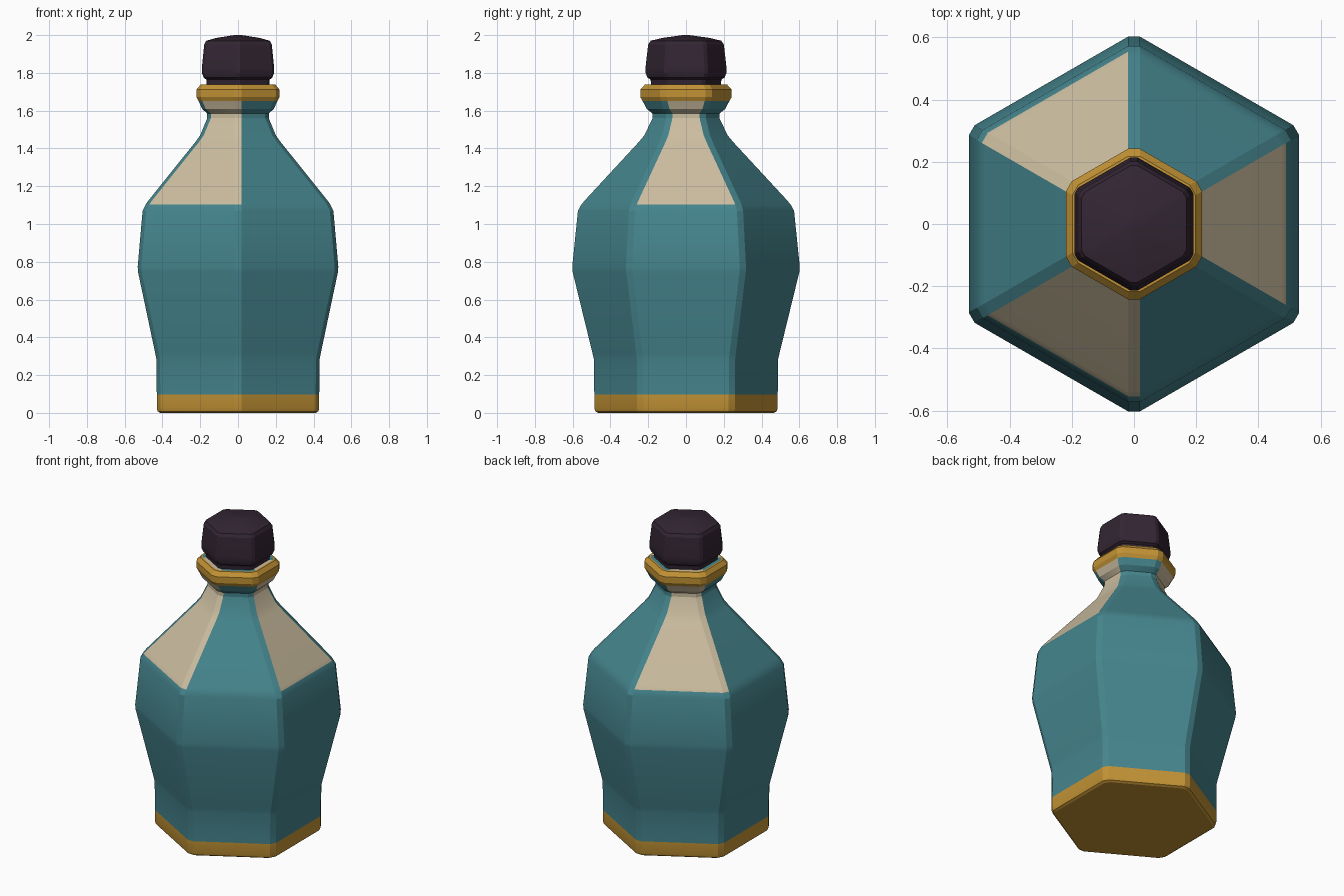
import bpy, bmesh, math
from mathutils import Vector

if "Cube" in bpy.data.objects:
    bpy.data.objects.remove(bpy.data.objects["Cube"])


def material(name, rgb):
    m = bpy.data.materials.new(name)
    m.diffuse_color = (*rgb, 1.0)
    m.use_nodes = True
    m.node_tree.nodes["Principled BSDF"].inputs["Base Color"].default_value = m.diffuse_color
    return m


TEAL = material("teal glaze", (0.06, 0.235, 0.27))
CREAM = material("cream panel", (0.60, 0.51, 0.35))
GOLD = material("gold trim", (0.54, 0.29, 0.035))
DARK = material("dark stopper", (0.033, 0.019, 0.033))


def hex_ring(bm, a, z, w):
    """Hexagon of apothem a, points towards +-y, corners cut to half width w."""
    ring = []
    for k in range(6):
        t = math.radians(30 + 60 * k)
        out = Vector((math.cos(t), math.sin(t), 0))
        side = Vector((-out.y, out.x, 0))
        r = a / math.cos(math.pi / 6) - w * math.tan(math.pi / 6)
        for s in (-w, w):
            ring.append(bm.verts.new(out * r + side * s + Vector((0, 0, z))))
    return ring


def loft(name, profile, w, mats, rule):
    """Stack hexagon rings; rule(z, side) picks the material slot."""
    bm = bmesh.new()
    rings = [hex_ring(bm, a, z, w) for a, z in profile]
    for i in range(len(rings) - 1):
        lo, hi = rings[i], rings[i + 1]
        z = (profile[i][1] + profile[i + 1][1]) / 2
        for j in range(12):
            n = (j + 1) % 12
            f = bm.faces.new((lo[j], lo[n], hi[n], hi[j]))
            f.material_index = rule(z, j)
    bottom = bm.faces.new(rings[0][::-1])
    bottom.material_index = rule(profile[0][1], 0)
    top = bm.faces.new(rings[-1])
    top.material_index = rule(profile[-1][1], 0)
    me = bpy.data.meshes.new(name)
    bm.to_mesh(me)
    bm.free()
    for m in mats:
        me.materials.append(m)
    ob = bpy.data.objects.new(name, me)
    bpy.context.collection.objects.link(ob)
    bpy.context.view_layer.objects.active = ob
    ob.select_set(True)
    bpy.ops.object.shade_smooth_by_angle(angle=math.radians(22))
    ob.select_set(False)
    return ob


# Bottle: foot, belly, shoulder, neck, collar and lip
bottle = [
    (0.412, 0.0), (0.425, 0.008), (0.43, 0.025), (0.43, 0.098),
    (0.432, 0.285), (0.438, 0.315), (0.529, 0.745), (0.531, 0.775),
    (0.505, 1.07), (0.489, 1.103), (0.475, 1.123),
    (0.225, 1.435), (0.20, 1.47), (0.163, 1.56), (0.163, 1.585),
    (0.19, 1.61), (0.208, 1.65),
    (0.219, 1.672), (0.219, 1.712), (0.198, 1.738),
    (0.188, 1.739), (0.15, 1.739),
]
# Alternate shoulder panels, two of them including a cut corner
CREAM_SIDES = {3, 7, 11, 4, 8}


def bottle_rule(z, side):
    if z < 0.098 or 1.65 < z < 1.7386:
        return 2
    return 1 if z > 1.103 and side in CREAM_SIDES else 0


loft("bottle", bottle, 0.019, (TEAL, CREAM, GOLD), bottle_rule)

# Stopper with a narrow plug and a shallow pointed top
stopper = [
    (0.165, 1.735), (0.168, 1.765), (0.182, 1.775), (0.191, 1.80),
    (0.191, 1.83), (0.179, 1.95), (0.168, 1.97), (0.115, 1.985),
    (0.02, 2.0),
]
loft("stopper", stopper, 0.011, (DARK,), lambda z, side: 0)
